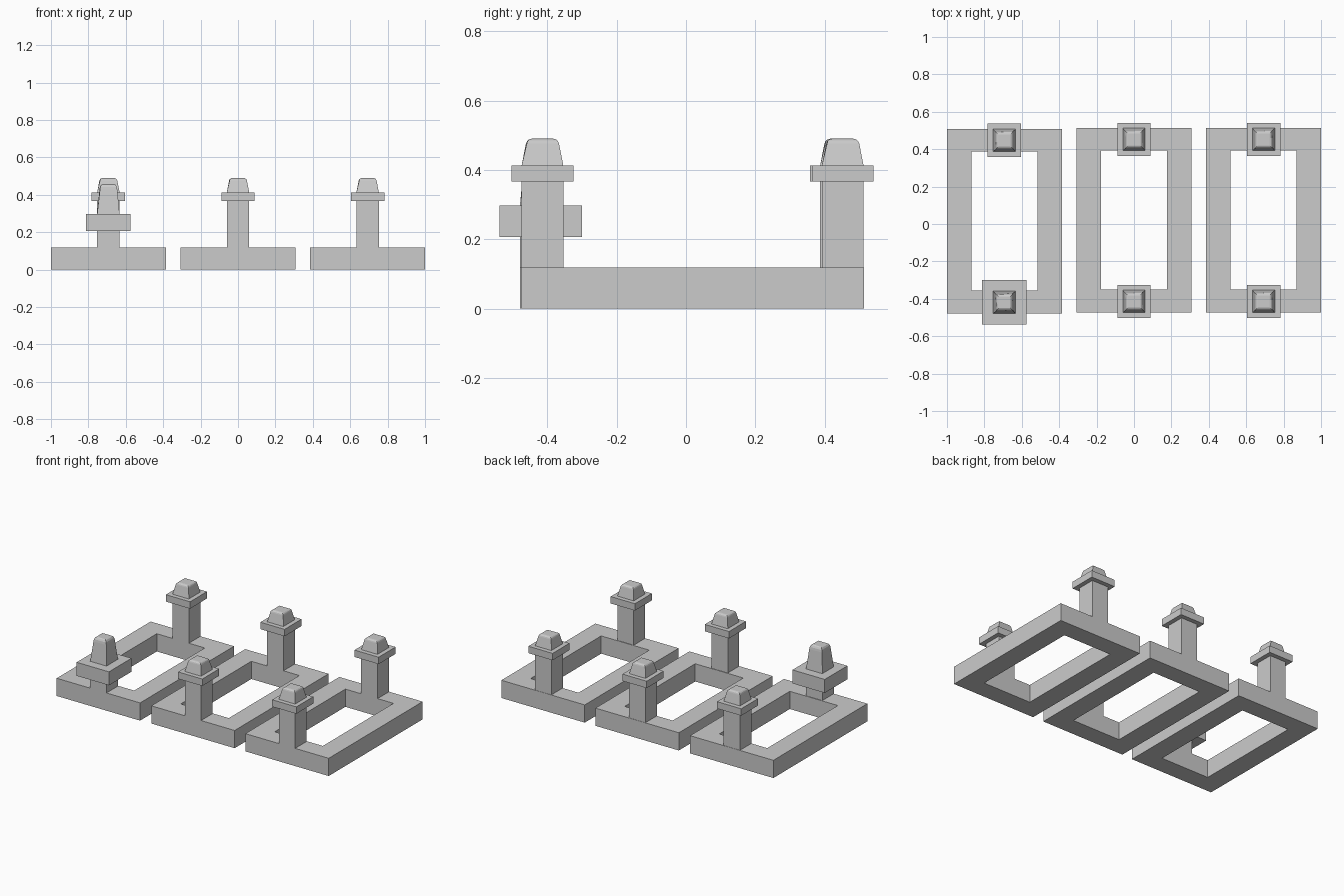
import bpy, bmesh

if "Cube" in bpy.data.objects:
    bpy.data.objects.remove(bpy.data.objects["Cube"])

BASE_H = 0.118


def finish(name, bm):
    bmesh.ops.recalc_face_normals(bm, faces=bm.faces[:])
    mesh = bpy.data.meshes.new(name)
    bm.to_mesh(mesh)
    bm.free()
    obj = bpy.data.objects.new(name, mesh)
    bpy.context.collection.objects.link(obj)
    return obj


def box_bm(x, y, z0, z1, half):
    bm = bmesh.new()
    bmesh.ops.create_cube(bm, size=2)
    for v in bm.verts:
        v.co = (x + v.co.x * half, y + v.co.y * half, z1 if v.co.z > 0 else z0)
    return bm


def frame(name, cx, dy):
    # Rectangular ring: outer and inner loops at both heights
    bm = bmesh.new()

    def loop(half, y0, y1, z):
        return [bm.verts.new((cx + sx * half, y + dy, z))
                for sx, y in ((-1, y0), (1, y0), (1, y1), (-1, y1))]

    rings = [loop(0.307, -0.474, 0.514, 0), loop(0.307, -0.474, 0.514, BASE_H),
             loop(0.177, -0.350, 0.393, BASE_H), loop(0.177, -0.350, 0.393, 0)]
    for r in range(4):
        a, b = rings[r], rings[(r + 1) % 4]
        for i in range(4):
            j = (i + 1) % 4
            bm.faces.new((a[i], a[j], b[j], b[i]))
    finish(name, bm)


def cap(name, x, y, z0, z1):
    # Tapered block with a rounded top rim, stretched to its height
    bm = box_bm(0, 0, 0, 0.077, 0.06)
    for v in bm.verts:
        if v.co.z > 0.01:
            v.co.x *= 0.75
            v.co.y *= 0.75
    rim = [e for e in bm.edges if all(v.co.z > 0.01 for v in e.verts)]
    bmesh.ops.bevel(bm, geom=rim, offset=0.014, segments=3, profile=0.5,
                    affect='EDGES')
    for v in bm.verts:
        v.co = (x + v.co.x, y + v.co.y, z0 + v.co.z * (z1 - z0) / 0.077)
    finish(name, bm)


def bollard(tag, x, y, collar_half, c0, c1, top):
    finish(tag + "_post", box_bm(x, y, BASE_H, c0, 0.06))
    finish(tag + "_collar", box_bm(x, y, c0, c1, collar_half))
    cap(tag + "_cap", x, y, c1, top)


# Three frames, each with a front and a back post
for side, cx, dy in (("left", -0.693, -0.005), ("middle", 0, 0), ("right", 0.693, 0)):
    frame(side + "_frame", cx, dy)
    bollard(side + "_back", cx, 0.452 + dy, 0.089, 0.367, 0.413, 0.49)
    if side == "left":
        # Short post with a larger, lower collar and taller cap
        bollard("left_front", cx, -0.414 + dy, 0.119, 0.207, 0.297, 0.457)
    else:
        bollard(side + "_front", cx, -0.414 + dy, 0.089, 0.367, 0.413, 0.49)
